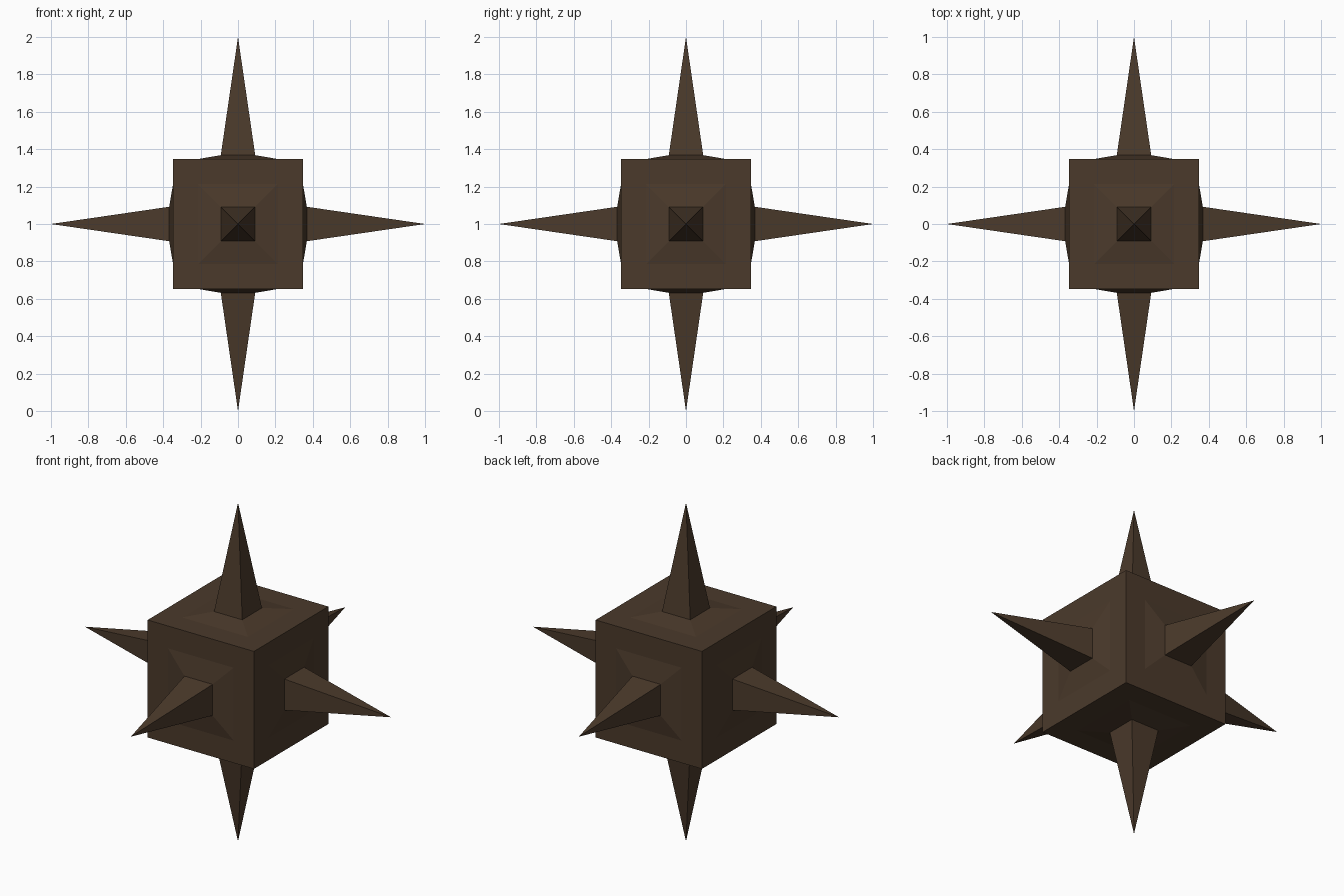
import bpy, bmesh
from mathutils import Vector

if "Cube" in bpy.data.objects:
    bpy.data.objects.remove(bpy.data.objects["Cube"])

CENTRE = Vector((0, 0, 1))
HALF = 0.347       # half width of the cube
PAD = 0.215        # half width of the raised pad's foot
NECK = 0.092       # half width of the spike's base
RISE = 0.368       # distance of the spike's base from the centre

brown = bpy.data.materials.new("dark brown")
brown.diffuse_color = (0.070, 0.042, 0.024, 1)
brown.use_nodes = True
brown.node_tree.nodes["Principled BSDF"].inputs["Base Color"].default_value = brown.diffuse_color

# Each cube side: inset a square foot, inset again and raise it, then pull to a spike
bm = bmesh.new()
bmesh.ops.create_cube(bm, size=2 * HALF)
sides = list(bm.faces)
for thickness in (HALF - PAD, PAD - NECK):
    bmesh.ops.inset_individual(bm, faces=sides, thickness=thickness,
                               use_even_offset=True)
for face in sides:
    face.normal_update()
    n = face.normal.copy()
    bmesh.ops.translate(bm, verts=face.verts, vec=n * (RISE - HALF))
    tip = bmesh.ops.poke(bm, faces=[face])["verts"][0]
    tip.co = n
bmesh.ops.recalc_face_normals(bm, faces=bm.faces)

mesh = bpy.data.meshes.new("spiked_cube")
bm.to_mesh(mesh)
bm.free()
mesh.materials.append(brown)
obj = bpy.data.objects.new("spiked_cube", mesh)
obj.location = CENTRE
bpy.context.collection.objects.link(obj)
